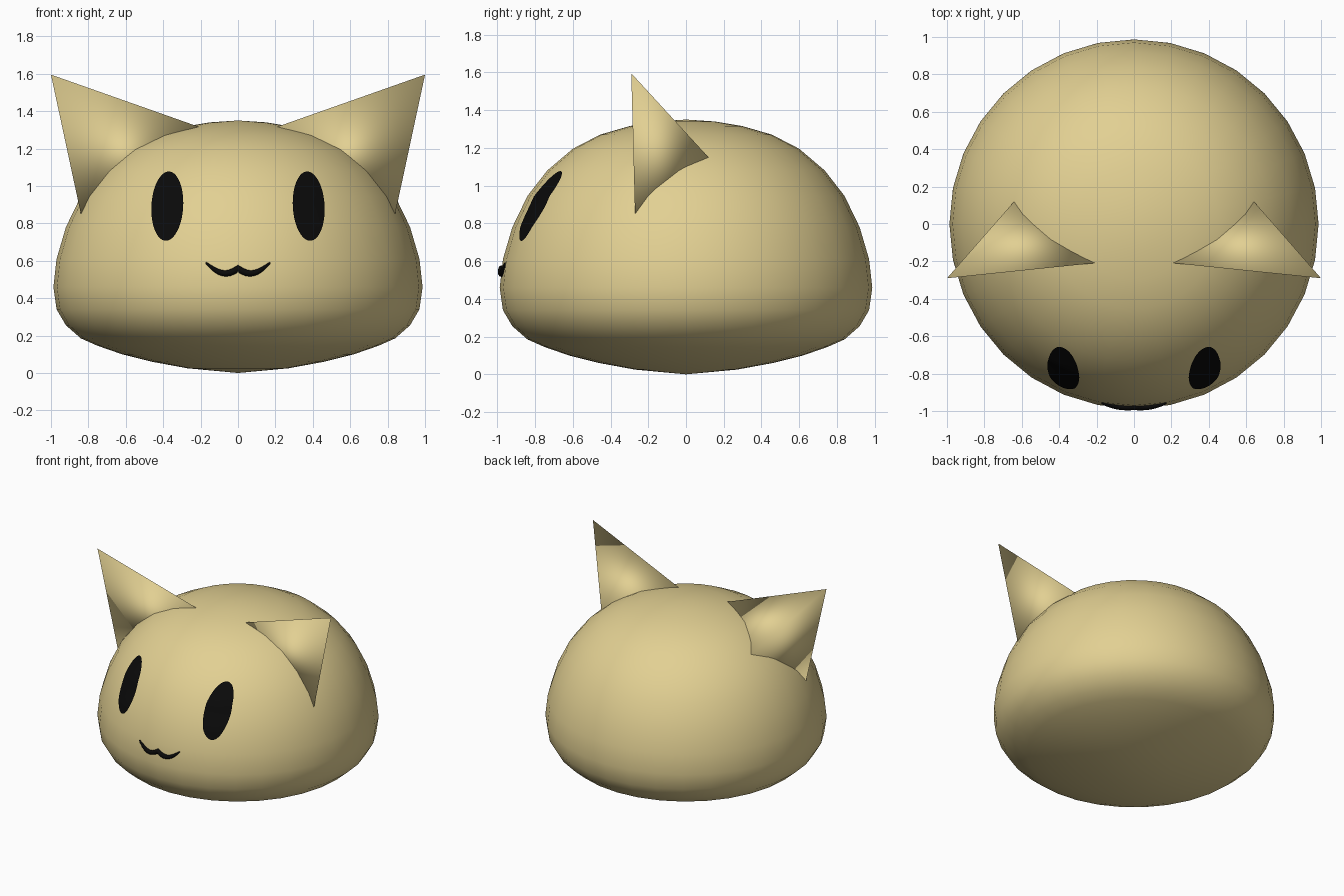
import bpy, bmesh, math
from mathutils import Vector

cube = bpy.data.objects.get("Cube")
if cube:
    bpy.data.objects.remove(cube, do_unlink=True)


def material(name, rgb, rough):
    m = bpy.data.materials.new(name)
    m.use_nodes = True
    m.diffuse_color = (*rgb, 1)
    bsdf = m.node_tree.nodes["Principled BSDF"]
    bsdf.inputs["Base Color"].default_value = (*rgb, 1)
    bsdf.inputs["Roughness"].default_value = rough
    return m


cream = material("warm_cream", (0.76, 0.63, 0.29), 0.7)
black = material("black", (0.003, 0.003, 0.003), 0.7)


def finish(bm, name, mat):
    bmesh.ops.recalc_face_normals(bm, faces=bm.faces)
    me = bpy.data.meshes.new(name)
    bm.to_mesh(me)
    bm.free()
    for p in me.polygons:
        p.use_smooth = True
    me.materials.append(mat)
    ob = bpy.data.objects.new(name, me)
    bpy.context.collection.objects.link(ob)
    return ob


# Body: a squashed dome, as (radius, height) profile spun round z
profile = [(0, 0), (0.27, 0.025), (0.46, 0.06), (0.62, 0.1), (0.75, 0.145), (0.84, 0.185),
           (0.92, 0.255), (0.97, 0.34), (0.987, 0.46), (0.97, 0.61), (0.92, 0.78),
           (0.84, 0.945), (0.735, 1.08), (0.6, 1.195), (0.455, 1.27), (0.3, 1.315),
           (0.15, 1.34), (0, 1.35)]
bm = bmesh.new()
verts = [bm.verts.new((0, -r, z)) for r, z in profile]
edges = [bm.edges.new(pair) for pair in zip(verts, verts[1:])]
bmesh.ops.spin(bm, geom=verts + edges, cent=(0, 0, 0), axis=(0, 0, 1),
               angle=math.tau, steps=32)
bmesh.ops.remove_doubles(bm, verts=bm.verts, dist=0.0005)
finish(bm, "body", cream)


def on_face(x, z, lift):
    """Point on the front of the body, lifted slightly outwards."""
    for (r0, z0), (r1, z1) in zip(profile, profile[1:]):
        if z0 <= z <= z1:
            r = r0 + (r1 - r0) * (z - z0) / (z1 - z0)
            break
    return Vector((x, -math.sqrt(r * r - x * x) - lift, z))


for side, label in ((1, "left"), (-1, "right")):
    # Ears: three-sided spikes whose bases are sunk into the body
    tip = Vector((side * 1.0, -0.29, 1.595))
    corners = [Vector((side * x, y, z)) for x, y, z in
               ((0.84, -0.27, 0.85), (0.22, -0.21, 1.32), (0.65, 0.11, 1.16))]
    bm = bmesh.new()
    top = bm.verts.new(tip)
    base = [bm.verts.new(tip + (c - tip) * 1.25) for c in corners]
    bm.faces.new(base)
    for i in range(3):
        bm.faces.new((top, base[i], base[(i + 1) % 3]))
    finish(bm, label + "_ear", cream)

    # Eyes: oval plates that follow the curve of the body
    bm = bmesh.new()
    bmesh.ops.create_grid(bm, x_segments=12, y_segments=16, size=1)
    for v in bm.verts:
        u, w = v.co.x, v.co.y
        dx = u * math.sqrt(1 - w * w / 2)
        dz = w * math.sqrt(1 - u * u / 2)
        x = side * (0.378 + 0.085 * dx + 0.008 * dz * -1)
        v.co = on_face(x, 0.892 + 0.185 * dz, 0.014 + 0.014 * max(0, dz))
    eye = finish(bm, label + "_eye", black)
    if sum(p.normal.y for p in eye.data.polygons) > 0:
        eye.data.flip_normals()

# Mouth: a tapered line of two joined scoops
curve = bpy.data.curves.new("mouth", "CURVE")
curve.dimensions = "3D"
curve.bevel_depth = 0.017
curve.bevel_resolution = 2
curve.use_fill_caps = True
spline = curve.splines.new("POLY")
count = 25
spline.points.add(count - 1)
for i, p in enumerate(spline.points):
    t = 2 * i / (count - 1) - 1
    scoop = math.sin(math.pi * abs(t) ** 0.9)
    z = 0.56 + 0.03 * t * t - 0.033 * scoop
    p.co = (*on_face(0.172 * t, z, 0.002), 1)
    p.radius = 0.25 + 0.75 * (1 - abs(t) ** 3)
curve.materials.append(black)
bpy.context.collection.objects.link(bpy.data.objects.new("mouth", curve))
